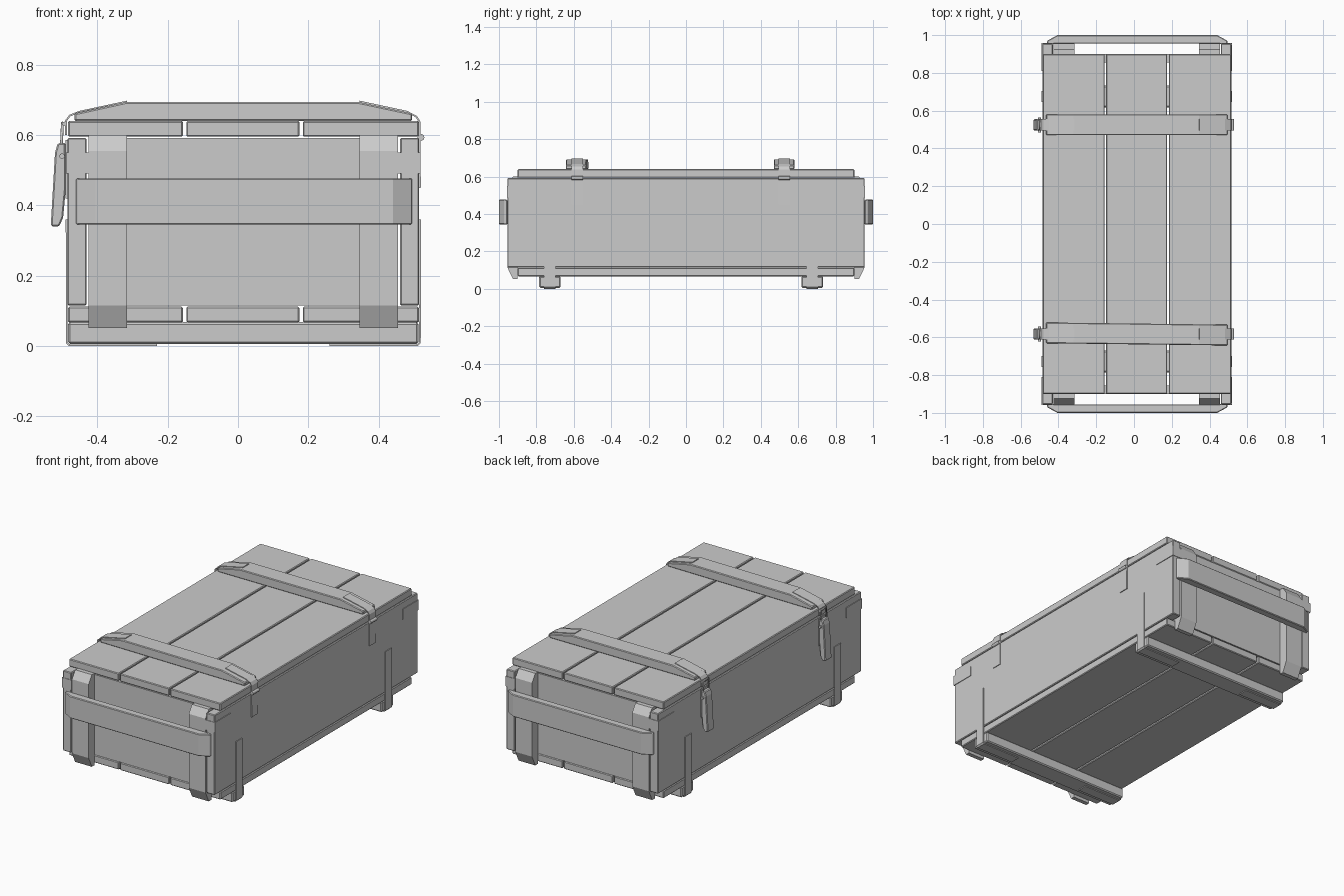
import bpy, bmesh, math
from mathutils import Vector

if "Cube" in bpy.data.objects:
    bpy.data.objects.remove(bpy.data.objects["Cube"], do_unlink=True)

grey = bpy.data.materials.new("plain grey")
grey.use_nodes = True
grey.diffuse_color = (0.6, 0.6, 0.6, 1)
grey.node_tree.nodes["Principled BSDF"].inputs["Base Color"].default_value = (0.6, 0.6, 0.6, 1)

CX = 0.015           # middle of the box across x
HALF = 0.5           # half of the box width


def finish(bm, name, bevel=0.0):
    bmesh.ops.recalc_face_normals(bm, faces=bm.faces)
    mesh = bpy.data.meshes.new(name)
    bm.to_mesh(mesh)
    bm.free()
    mesh.materials.append(grey)
    ob = bpy.data.objects.new(name, mesh)
    bpy.context.collection.objects.link(ob)
    if bevel:
        mod = ob.modifiers.new("edge", "BEVEL")
        mod.width = bevel
        mod.segments = 1
    return ob


def box(name, x, y, z, bevel=0.0):
    bm = bmesh.new()
    bmesh.ops.create_cube(bm, size=1)
    for v in bm.verts:
        v.co = [(a + b) / 2 + c * (b - a) for c, (a, b) in zip(v.co, (x, y, z))]
    return finish(bm, name, bevel)


def prism(name, profile, axis, lo, hi, bevel=0.0):
    """Extrude a flat profile along an axis; profile holds the other two coordinates in order."""
    bm = bmesh.new()
    verts = []
    for p in profile:
        co = list(p)
        co.insert(axis, lo)
        verts.append(bm.verts.new(co))
    face = bm.faces.new(verts)
    out = bmesh.ops.extrude_face_region(bm, geom=[face])
    for g in out["geom"]:
        if isinstance(g, bmesh.types.BMVert):
            g.co[axis] = hi
    return finish(bm, name, bevel)


def ribbon(name, path, y0, y1, thick=0.005):
    """Bent metal strip following an x-z path."""
    bm = bmesh.new()
    rows = [[bm.verts.new((x, y, z)) for y in (y0, y1)] for x, z in path]
    for a, b in zip(rows, rows[1:]):
        bm.faces.new((a[0], a[1], b[1], b[0]))
    ob = finish(bm, name)
    mod = ob.modifiers.new("thickness", "SOLIDIFY")
    mod.thickness = thick
    mod.offset = 0
    return ob


def rod(name, points, radius, cyclic=False):
    curve = bpy.data.curves.new(name, "CURVE")
    curve.dimensions = "3D"
    curve.bevel_depth = radius
    curve.bevel_resolution = 2
    curve.use_fill_caps = True
    sp = curve.splines.new("POLY")
    sp.points.add(len(points) - 1)
    for p, co in zip(sp.points, points):
        p.co = (*co, 1)
    sp.use_cyclic_u = cyclic
    curve.materials.append(grey)
    ob = bpy.data.objects.new(name, curve)
    bpy.context.collection.objects.link(ob)
    return ob


# lid and floor planks with open gaps between them
for label, z in (("lid_plank", (0.595, 0.64)), ("floor_plank", (0.067, 0.112))):
    for x in ((-0.483, -0.156), (-0.147, 0.175), (0.184, 0.514)):
        box(label, x, (-0.9, 0.9), z, 0.004)

# side walls
for s in (-1, 1):
    x = sorted((CX + s * 0.445, CX + s * HALF))
    box("side_wall", x, (-0.955, 0.955), (0.115, 0.592), 0.004)

# end walls, cleats, carrying bars and corner plates
for e in (-1, 1):
    box("end_wall", (-0.424, 0.454), sorted((e * 0.855, e * 0.9)), (0.115, 0.592))
    cleat = [(0.9, 0.052), (0.925, 0.052), (0.955, 0.115),
             (0.955, 0.555), (0.925, 0.6), (0.9, 0.6)]
    bar = [(-0.46, 0.955), (-0.46, 0.97), (-0.405, 1.0),
           (0.44, 1.0), (0.495, 0.97), (0.495, 0.955)]
    for s in (-1, 1):
        x = sorted((CX + s * 0.33, CX + s * 0.44))
        prism("end_cleat", [(e * y, z) for y, z in cleat], 0, *x)
        out = CX + s * HALF
        box("corner_plate_side", sorted((out, out + s * 0.004)),
            sorted((e * 0.81, e * 0.957)), (0.49, 0.55))
        box("corner_plate_end", sorted((out, out - s * 0.06)),
            sorted((e * 0.953, e * 0.958)), (0.49, 0.55))
    prism("carrying_bar", [(x, e * y) for x, y in bar], 2, 0.345, 0.477, 0.004)

# skids under the floor, each end wrapped by a metal strap
for yc in (-0.728, 0.675):
    box("skid", (-0.483, 0.513), (yc - 0.057, yc + 0.057), (0.006, 0.068), 0.006)
    for s in (-1, 1):
        path = [(0.245, 0.003), (0.495, 0.003), (0.502, 0.01), (0.502, 0.36)]
        ribbon("skid_strap", [(CX + s * x, z) for x, z in path], yc - 0.03, yc + 0.03)

# lid battens with strap ends, hinges and latches
batten = [(-0.465, 0.64), (-0.465, 0.661), (-0.32, 0.693),
          (0.345, 0.693), (0.495, 0.661), (0.495, 0.64)]
for yc, skew in ((-0.582, -0.012), (0.525, 0.0)):
    ob = prism("lid_batten", batten, 1, yc - 0.055, yc + 0.055, 0.004)
    for v in ob.data.vertices:
        v.co.y += skew * v.co.x

    # hinge side
    ribbon("hinge_strap", [(0.345, 0.695), (0.48, 0.666), (0.507, 0.652), (0.516, 0.637),
                           (0.517, 0.45)], yc - 0.03, yc + 0.03)
    rod("hinge_barrel", [(0.52, yc - 0.03, 0.593), (0.52, yc + 0.03, 0.593)], 0.01)

    # latch side
    ribbon("latch_strap", [(-0.315, 0.695), (-0.45, 0.666), (-0.478, 0.655), (-0.489, 0.64),
                           (-0.489, 0.6)], yc - 0.03, yc + 0.03)
    ribbon("latch_plate", [(-0.487, 0.585), (-0.487, 0.42)], yc - 0.03, yc + 0.03)
    rod("latch_hook", [(-0.494, yc - 0.03, 0.632), (-0.494, yc + 0.03, 0.632)], 0.006)
    rod("latch_loop", [(-0.499, yc - 0.026, 0.635), (-0.499, yc + 0.026, 0.635),
                       (-0.504, yc + 0.026, 0.52), (-0.504, yc - 0.026, 0.52)], 0.004, True)
    lever = [(-0.49, 0.577), (-0.512, 0.577), (-0.52, 0.55), (-0.531, 0.36), (-0.531, 0.34),
             (-0.508, 0.34), (-0.497, 0.365), (-0.489, 0.45)]
    ob = prism("latch_lever", [(x, z) for x, z in lever], 1, yc - 0.03, yc + 0.03, 0.004)
    rod("latch_pin", [(-0.5, yc - 0.04, 0.54), (-0.5, yc + 0.04, 0.54)], 0.008)
